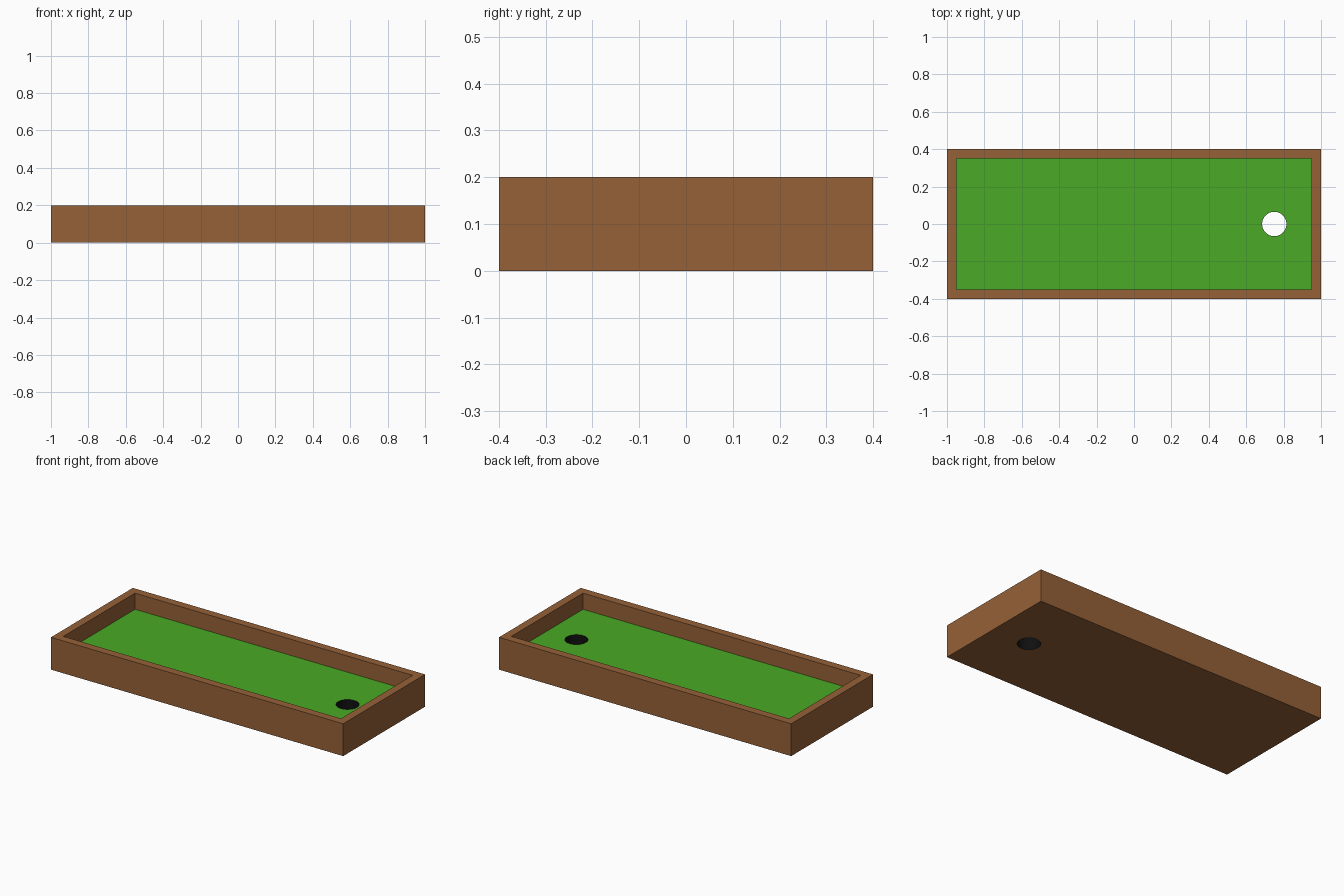
import bpy
from mathutils import Vector

if "Cube" in bpy.data.objects:
    bpy.data.objects.remove(bpy.data.objects["Cube"])

FLOOR_Z = 0.10
HOLE_X, HOLE_R = 0.75, 0.065


def material(name, color):
    m = bpy.data.materials.new(name)
    m.diffuse_color = (*color, 1)
    m.use_nodes = True
    m.node_tree.nodes["Principled BSDF"].inputs["Base Color"].default_value = m.diffuse_color
    return m


wood = material("wood", (0.30, 0.12, 0.04))
turf = material("turf", (0.07, 0.40, 0.02))
dark = material("dark", (0.005, 0.005, 0.005))


def box(name, size, z_bottom, mat):
    bpy.ops.mesh.primitive_cube_add(size=1, location=(0, 0, z_bottom + size[2] / 2))
    ob = bpy.context.object
    ob.name = name
    ob.scale = size
    bpy.ops.object.transform_apply(location=True, scale=True)
    ob.data.materials.append(mat)
    return ob


def cut(target, cutter):
    # subtract the cutter, carrying its materials to the new faces
    mod = target.modifiers.new("cut", 'BOOLEAN')
    mod.operation = 'DIFFERENCE'
    mod.solver = 'EXACT'
    mod.material_mode = 'TRANSFER'
    mod.object = cutter
    bpy.context.view_layer.objects.active = target
    bpy.ops.object.modifier_apply(modifier=mod.name)
    bpy.data.objects.remove(cutter)


# wooden tray with turf floor
tray = box("putting_tray", (2, 0.8, 0.2), 0, wood)

# recess: wooden inner walls, green bottom
recess = box("recess_cutter", (1.9, 0.7, 0.3), FLOOR_Z, wood)
recess.data.materials.append(turf)
for face in recess.data.polygons:
    if face.normal.z < -0.9:
        face.material_index = 1
cut(tray, recess)

# ball hole right through the floor, dark inside
bpy.ops.mesh.primitive_cylinder_add(vertices=48, radius=HOLE_R, depth=0.4,
                                    location=(HOLE_X, 0, 0.05))
hole = bpy.context.object
hole.name = "hole_cutter"
hole.data.materials.append(dark)
cut(tray, hole)

# smooth only the round hole wall
for face in tray.data.polygons:
    axis_aligned = max(abs(c) for c in face.normal) > 0.9999
    to_hole = (face.center - Vector((HOLE_X, 0, face.center.z))).length
    face.use_smooth = to_hole < HOLE_R * 1.05 and not axis_aligned
bpy.context.view_layer.objects.active = tray
tray.select_set(True)
bpy.ops.object.shade_smooth_by_angle()
